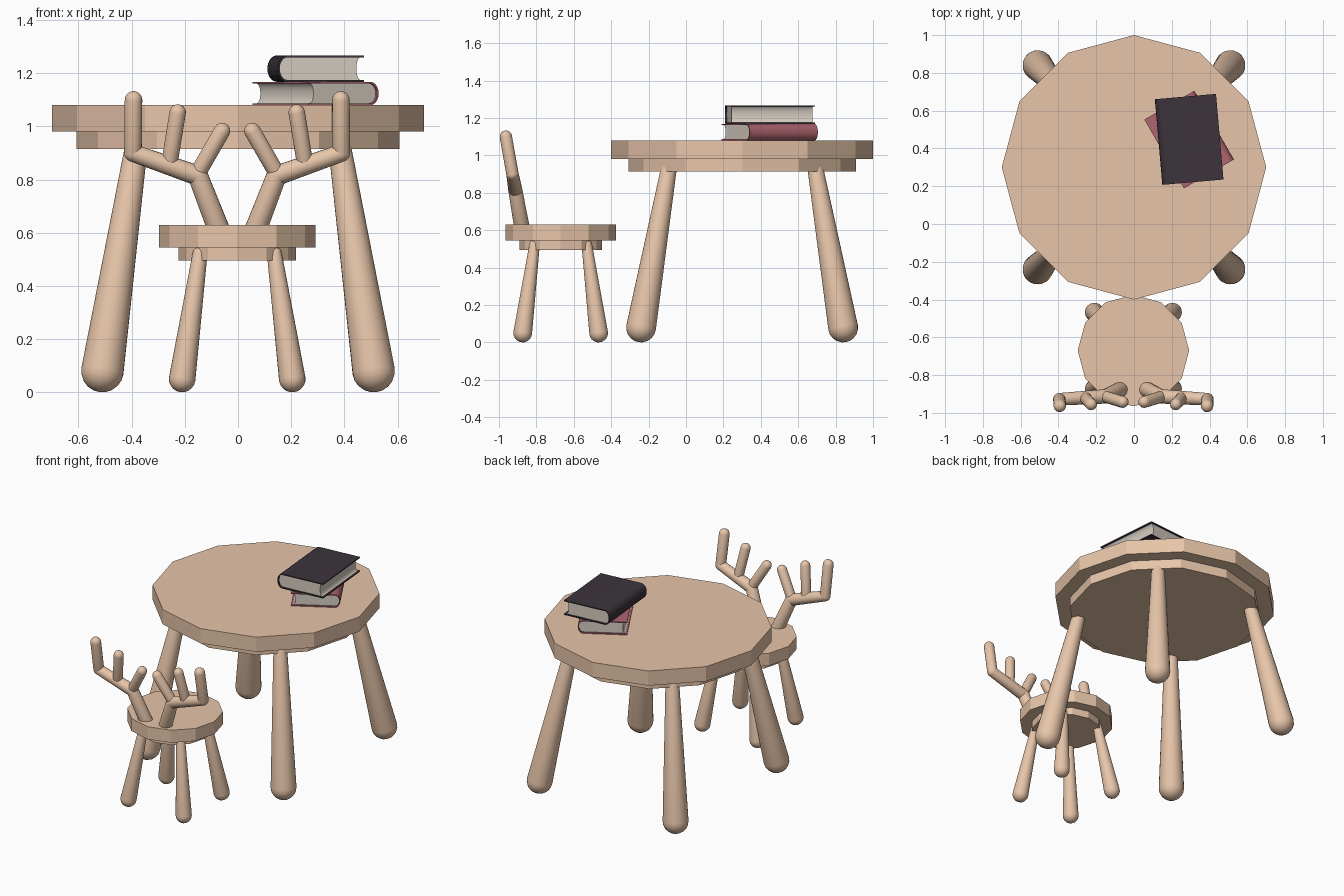
import bpy, bmesh, math
from mathutils import Vector, Matrix

if "Cube" in bpy.data.objects:
    bpy.data.objects.remove(bpy.data.objects["Cube"])


def material(name, rgb):
    m = bpy.data.materials.new(name)
    m.diffuse_color = (*rgb, 1)
    m.use_nodes = True
    m.node_tree.nodes["Principled BSDF"].inputs["Base Color"].default_value = m.diffuse_color
    return m


WOOD = material("wood", (0.80, 0.56, 0.40))
RED = material("red_cover", (0.42, 0.13, 0.16))
BLACK = material("dark_cover", (0.045, 0.035, 0.045))
PAPER = material("paper", (0.66, 0.60, 0.53))


def finish(bm, name, mat, smooth=True):
    bmesh.ops.recalc_face_normals(bm, faces=bm.faces)
    me = bpy.data.meshes.new(name)
    bm.to_mesh(me)
    bm.free()
    ob = bpy.data.objects.new(name, me)
    bpy.context.collection.objects.link(ob)
    me.materials.append(mat)
    if smooth:
        bpy.ops.object.select_all(action='DESELECT')
        ob.select_set(True)
        bpy.context.view_layer.objects.active = ob
        bpy.ops.object.shade_smooth_by_angle(angle=math.radians(29))
    return ob


def disc(name, x, y, z0, z1, r):
    # twelve-sided flat slab
    bm = bmesh.new()
    bmesh.ops.create_cone(bm, cap_ends=True, segments=12, radius1=r, radius2=r, depth=z1 - z0,
                          matrix=Matrix.Translation((x, y, (z0 + z1) / 2)))
    finish(bm, name, WOOD, smooth=False)


def rod(bm, a, b, ra, rb, sides=20, caps=5):
    # tapered rod with a rounded dome at both ends
    a, b = Vector(a), Vector(b)
    length = (b - a).length
    rot = (b - a).to_track_quat('Z', 'Y')
    prof = []
    for i in range(1, caps + 1):
        t = math.pi / 2 * i / caps
        prof.append((ra * math.sin(t), -ra * math.cos(t)))
    for i in range(caps):
        t = math.pi / 2 * i / caps
        prof.append((rb * math.cos(t), length + rb * math.sin(t)))

    def vert(r, ang, h):
        return bm.verts.new(a + rot @ Vector((r * math.cos(ang), r * math.sin(ang), h)))
    rings = [[vert(r, 2 * math.pi * k / sides, h) for k in range(sides)] for r, h in prof]
    start, end = vert(0, 0, -ra), vert(0, 0, length + rb)
    for k in range(sides):
        j = (k + 1) % sides
        for lo, hi in zip(rings, rings[1:]):
            bm.faces.new((lo[k], lo[j], hi[j], hi[k]))
        bm.faces.new((start, rings[0][j], rings[0][k]))
        bm.faces.new((end, rings[-1][k], rings[-1][j]))


def legs(prefix, cx, cy, foot, top, z_top, r_foot, r_top):
    # four splayed legs around a centre
    for sx, side in ((-1, "left"), (1, "right")):
        for sy, end in ((-1, "front"), (1, "back")):
            bm = bmesh.new()
            rod(bm, (cx + sx * foot[0], cy + sy * foot[1], r_foot),
                (cx + sx * top[0], cy + sy * top[1], z_top), r_foot, r_top, 24)
            finish(bm, f"{prefix}_{end}_{side}_leg", WOOD)


# table
disc("table_top", 0, 0.3, 0.98, 1.08, 0.70)
disc("table_apron", 0, 0.3, 0.915, 0.98, 0.608)
legs("table", 0, 0.3, (0.51, 0.54), (0.38, 0.39), 0.94, 0.08, 0.042)

# chair
CX, CY = -0.003, -0.67
disc("seat", CX, CY, 0.545, 0.63, 0.295)
disc("seat_apron", CX, CY, 0.495, 0.545, 0.221)
legs("chair", CX, CY, (0.207, 0.203), (0.14, 0.14), 0.52, 0.05, 0.028)

# antler-shaped chair back: (x, z) ends and radii, leaning backwards
BRANCHES = [
    ((0.065, 0.60), (0.148, 0.815), 0.042, 0.038),
    ((0.148, 0.815), (0.392, 0.90), 0.038, 0.033),
    ((0.392, 0.90), (0.390, 1.10), 0.033, 0.033),
    ((0.255, 0.86), (0.224, 1.052), 0.031, 0.031),
    ((0.148, 0.825), (0.057, 0.983), 0.031, 0.031),
]
for s, side in ((-1, "left"), (1, "right")):
    bm = bmesh.new()
    for a, b, ra, rb in BRANCHES:
        p, q = (Vector((CX + s * x, -0.88 - 0.177 * (z - 0.63), z)) for x, z in (a, b))
        rod(bm, p, q, ra, rb)
    finish(bm, f"{side}_back_branch", WOOD)


def extrude_profile(name, pts, length, mat, place):
    # extrude an (x, z) outline along y
    bm = bmesh.new()
    f = bm.faces.new([bm.verts.new((x, -length / 2, z)) for x, z in pts])
    new = bmesh.ops.extrude_face_region(bm, geom=[f])["geom"]
    bmesh.ops.translate(bm, vec=(0, length, 0), verts=[v for v in new if isinstance(v, bmesh.types.BMVert)])
    bmesh.ops.transform(bm, matrix=place, verts=bm.verts)
    finish(bm, name, mat)


def book(name, x, y, z, w, l, h, angle, mat):
    # C-shaped cover with rounded spine at +x, pages with hollow fore-edge
    t, n, bulge, hw = 0.007, 10, 0.035, w / 2
    place = Matrix.Translation((x, y, z)) @ Matrix.Rotation(math.radians(angle), 4, 'Z')

    def arc(x0, depth, half):
        angs = [math.pi * (i / n - 0.5) for i in range(n + 1)]
        return [(x0 + depth * math.cos(a), h / 2 + half * math.sin(a)) for a in angs]
    outer = [(-hw, 0)] + arc(hw - bulge, bulge, h / 2) + [(-hw, h)]
    inner = [(-hw, h - t)] + arc(hw - bulge, bulge - t, h / 2 - t)[::-1] + [(-hw, t)]
    extrude_profile(name + "_cover", outer + inner, l, mat, place)
    pages = arc(hw - bulge, bulge - t, h / 2 - t) + arc(0.012 - hw, 0.016, h / 2 - t)[::-1]
    extrude_profile(name + "_pages", pages, l - 0.02, PAPER, place)


# stacked books
book("lower_book", 0.292, 0.447, 1.08, 0.305, 0.42, 0.088, 30, RED)
book("upper_book", 0.292, 0.448, 1.168, 0.325, 0.455, 0.099, 185, BLACK)
